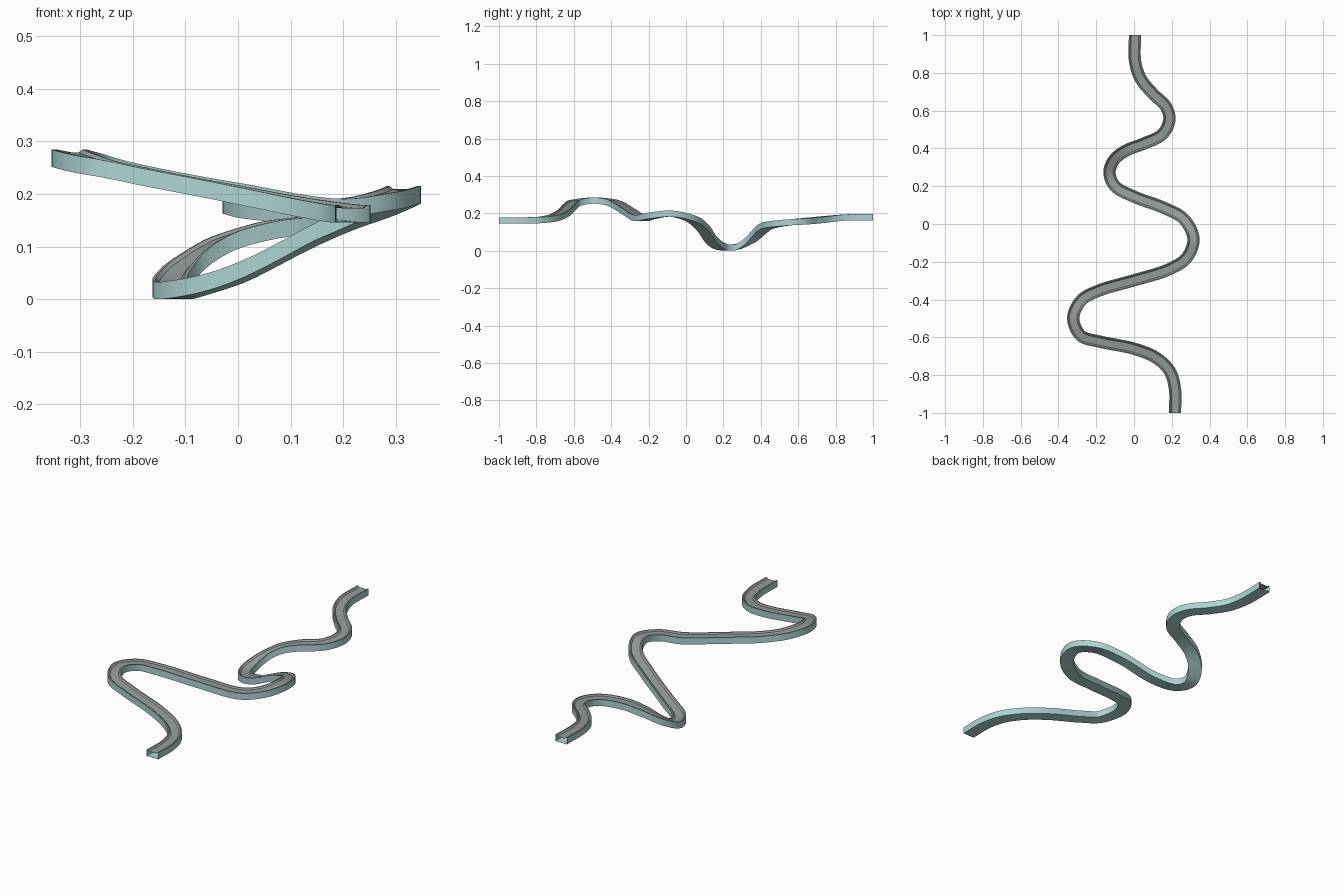
import bpy, bmesh, math
from mathutils import Vector

if "Cube" in bpy.data.objects:
    bpy.data.objects.remove(bpy.data.objects["Cube"])

# centre line of the winding track: x, y, height of the rims
PATH = [(.005, 1, .197), (.006, .86, .196), (.035, .77, .188), (.10, .69, .180), (.17, .62, .174),
        (.187, .55, .169), (.15, .475, .160), (.05, .425, .147), (-.04, .39, .118), (-.105, .34, .073),
        (-.130, .27, .038), (-.1, .2, .037), (0, .145, .066), (.16, .085, .146), (.265, .025, .190),
        (.315, -.08, .216), (.278, -.18, .205), (.185, -.24, .192), (0, -.298, .221), (-.185, -.352, .255),
        (-.28, -.405, .277), (-.322, -.5, .286), (-.28, -.592, .273), (-.185, -.622, .252),
        (0, -.66, .216), (.12, -.71, .193), (.19, -.78, .182), (.217, -.875, .18), (.217, -1, .18)]
W, H, DIP, STEPS = .0325, .033, .006, 8


def material(name, rgb):
    m = bpy.data.materials.new(name)
    m.diffuse_color = (*rgb, 1)
    m.use_nodes = True
    m.node_tree.nodes["Principled BSDF"].inputs["Base Color"].default_value = m.diffuse_color
    return m


def spline(pts, steps):
    """Smooth curve through the points (centripetal Catmull-Rom)."""
    p = [Vector(q) for q in pts]
    p = [2 * p[0] - p[1]] + p + [2 * p[-1] - p[-2]]
    out = []
    for i in range(1, len(p) - 2):
        a, b, c, d = p[i - 1:i + 3]
        t1 = (b - a).length ** .5
        t2 = t1 + (c - b).length ** .5
        t3 = t2 + (d - c).length ** .5
        for k in range(steps):
            t = t1 + (t2 - t1) * k / steps
            a1 = a.lerp(b, t / t1)
            a2 = b.lerp(c, (t - t1) / (t2 - t1))
            a3 = c.lerp(d, (t - t2) / (t3 - t2))
            out.append(a1.lerp(a2, t / t2).lerp(a2.lerp(a3, (t - t1) / (t3 - t1)), (t - t1) / (t2 - t1)))
    return out + [p[-2]]


# cross-section: box with a shallow dished top between two rims (open ends)
PROFILE = [(-W, -H), (W, -H), (W, 0), (W - .006, 0), (W - .013, -DIP),
           (-W + .013, -DIP), (-W + .006, 0), (-W, 0)]

line = spline(PATH, STEPS)
bm = bmesh.new()
rings = []
for i, c in enumerate(line):
    t = line[min(i + 1, len(line) - 1)] - line[max(i - 1, 0)]
    if i in (0, len(line) - 1):
        t = Vector((0, -1, 0))
    side = Vector((-t.y, t.x, 0)).normalized()
    rings.append([bm.verts.new(c + side * u + Vector((0, 0, v))) for u, v in PROFILE])
n = len(PROFILE)
for r, s in zip(rings, rings[1:]):
    for j in range(n):
        k = (j + 1) % n
        f = bm.faces.new((r[j], r[k], s[k], s[j]))
        f.material_index = 1 if 2 <= j <= 6 else 0     # top surface is grey
bmesh.ops.recalc_face_normals(bm, faces=bm.faces)
if sum(f.normal.z for f in bm.faces if f.material_index == 1) < 0:
    bmesh.ops.reverse_faces(bm, faces=bm.faces)

# stand on the ground
low = min(v.co.z for v in bm.verts)
bmesh.ops.translate(bm, verts=bm.verts, vec=(0, 0, -low))

mesh = bpy.data.meshes.new("winding_track")
bm.to_mesh(mesh)
bm.free()
mesh.materials.append(material("pale teal sides", (.42, .65, .65)))
mesh.materials.append(material("grey road", (.30, .335, .33)))
track = bpy.data.objects.new("winding_track", mesh)
bpy.context.collection.objects.link(track)
bpy.context.view_layer.objects.active = track
track.select_set(True)
bpy.ops.object.shade_smooth_by_angle(angle=math.radians(30))
